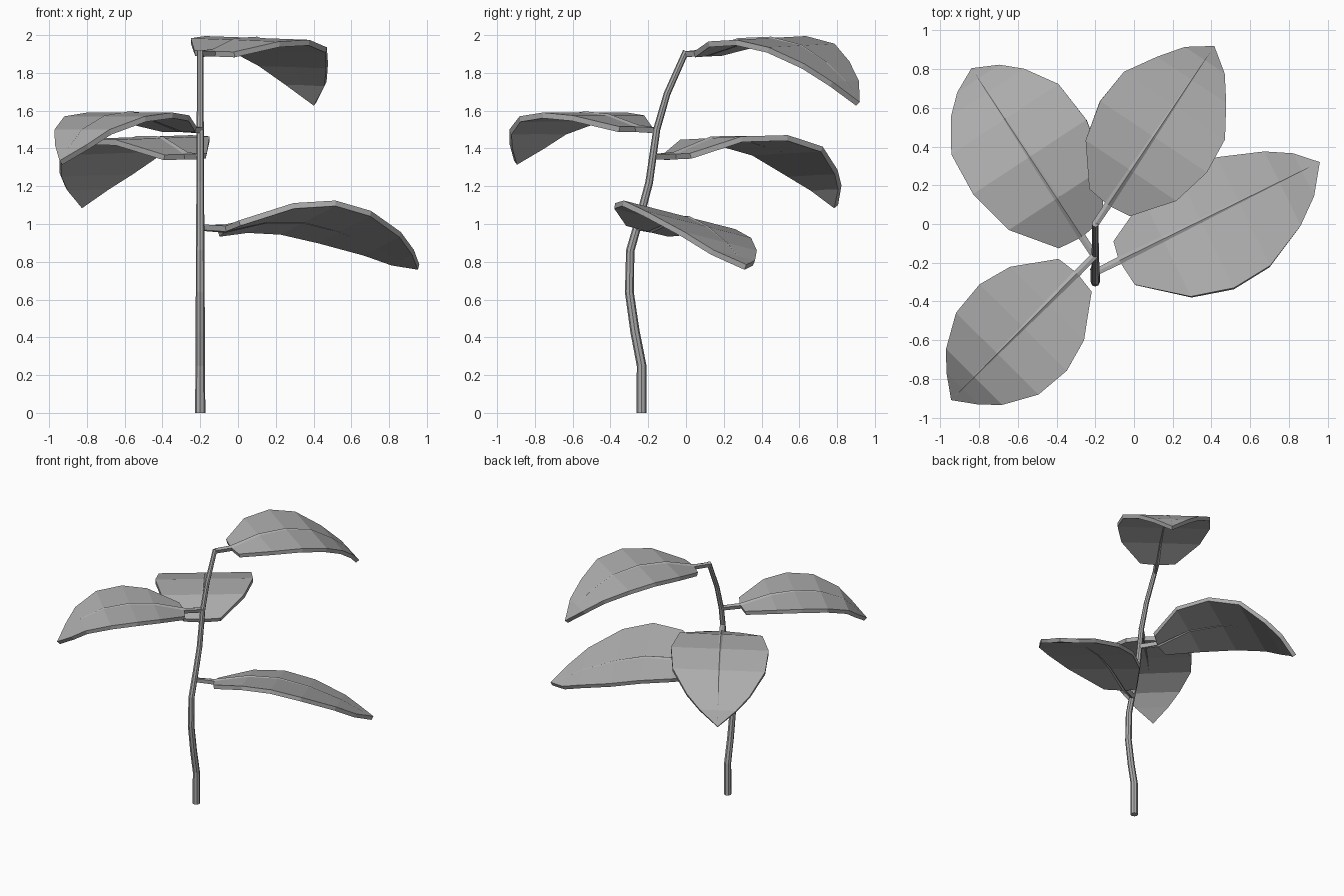
import bpy, bmesh
from mathutils import Vector

cube = bpy.data.objects.get("Cube")
if cube:
    bpy.data.objects.remove(cube, do_unlink=True)

grey = bpy.data.materials.new("plain_grey")
grey.use_nodes = True
colour = (0.42, 0.42, 0.42, 1)
grey.diffuse_color = colour
grey.node_tree.nodes["Principled BSDF"].inputs["Base Color"].default_value = colour


def add_object(name, data):
    obj = bpy.data.objects.new(name, data)
    data.materials.append(grey)
    bpy.context.collection.objects.link(obj)
    return obj


# Bent, tapering stem: (y, z) path with eight sides
path = [(-.235, 0), (-.235, .25), (-.27, .43), (-.30, .64), (-.295, .86),
        (-.24, 1.05), (-.195, 1.22), (-.155, 1.5), (-.10, 1.69), (0, 1.915)]
curve = bpy.data.curves.new("stem", "CURVE")
curve.dimensions = "3D"
curve.bevel_depth = 0.027
curve.bevel_resolution = 2
curve.use_fill_caps = True
spline = curve.splines.new("POLY")
spline.points.add(len(path) - 1)
for point, (y, z) in zip(spline.points, path):
    point.co = (-0.2, y, z, 1)
    point.radius = 1 - 0.2 * z
spline.use_smooth = False
add_object("stem", curve)

# Half width of the blade at each station, as a share of its length
WIDTH = [.114, .255, .3, .284, .194, .112, 0]
RIB = 0.022


def leaf(name, start, tip, profile, roll, left=1):
    """Arched blade on a short stalk; profile lists (share of length, height)."""
    start = Vector(start)
    axis = Vector((tip[0] - start.x, tip[1] - start.y, 0))
    length = axis.length
    axis.normalize()
    side = Vector((axis.y, -axis.x, 0))
    bm = bmesh.new()

    def vert(along, across, z):
        p = start + axis * along * length + side * across
        return bm.verts.new((p.x, p.y, z + roll * across))

    # stalk end, then one row per station: margin, rib edge, ridge, rib edge, margin
    stalk = [vert(0, s * RIB * .8, start.z) for s in (-1, 0, 1)]
    rows = []
    for (a, z), w in zip(profile, WIDTH):
        w *= length
        rib = RIB * (1 - a)
        back = 0 if rows else 0.012
        rows.append([vert(a, -w * left, z),
                     vert(a - back, -rib, z),
                     vert(a - back, 0, z + rib * .6),
                     vert(a - back, rib, z),
                     vert(a, w, z)])
    for r, s in [(stalk, rows[0][1:4])] + list(zip(rows, rows[1:])):
        for i in range(len(r) - 1):
            bm.faces.new((r[i], r[i + 1], s[i + 1], s[i]))
    bmesh.ops.remove_doubles(bm, verts=bm.verts, dist=0.0005)
    bmesh.ops.recalc_face_normals(bm, faces=bm.faces)
    if sum(f.normal.z for f in bm.faces) < 0:
        bmesh.ops.reverse_faces(bm, faces=bm.faces)
    mesh = bpy.data.meshes.new(name)
    bm.to_mesh(mesh)
    bm.free()
    solid = add_object(name, mesh).modifiers.new("thickness", "SOLIDIFY")
    solid.thickness = 0.03
    solid.offset = -1


leaf("lower_left_leaf", (-.2, -.25, .995), (.96, .32),
     [(.12, .985), (.3, 1.035), (.47, 1.035), (.64, .985), (.82, .9),
      (.92, .83), (1, .785)], .23, left=.7)
leaf("back_right_leaf", (-.2, -.17, 1.37), (-.84, .805),
     [(.12, 1.37), (.31, 1.455), (.53, 1.46), (.73, 1.4), (.87, 1.28),
      (.945, 1.2), (1, 1.1)], .03)
leaf("front_right_leaf", (-.2, -.16, 1.51), (-.945, -.91),
     [(.14, 1.515), (.335, 1.575), (.5, 1.59), (.68, 1.57), (.84, 1.5),
      (.92, 1.42), (1, 1.335)], 0)
leaf("top_leaf", (-.2, 0, 1.915), (.415, .92),
     [(.12, 1.915), (.3, 1.975), (.49, 1.985), (.665, 1.945), (.81, 1.855),
      (.92, 1.755), (1, 1.645)], -.03)
